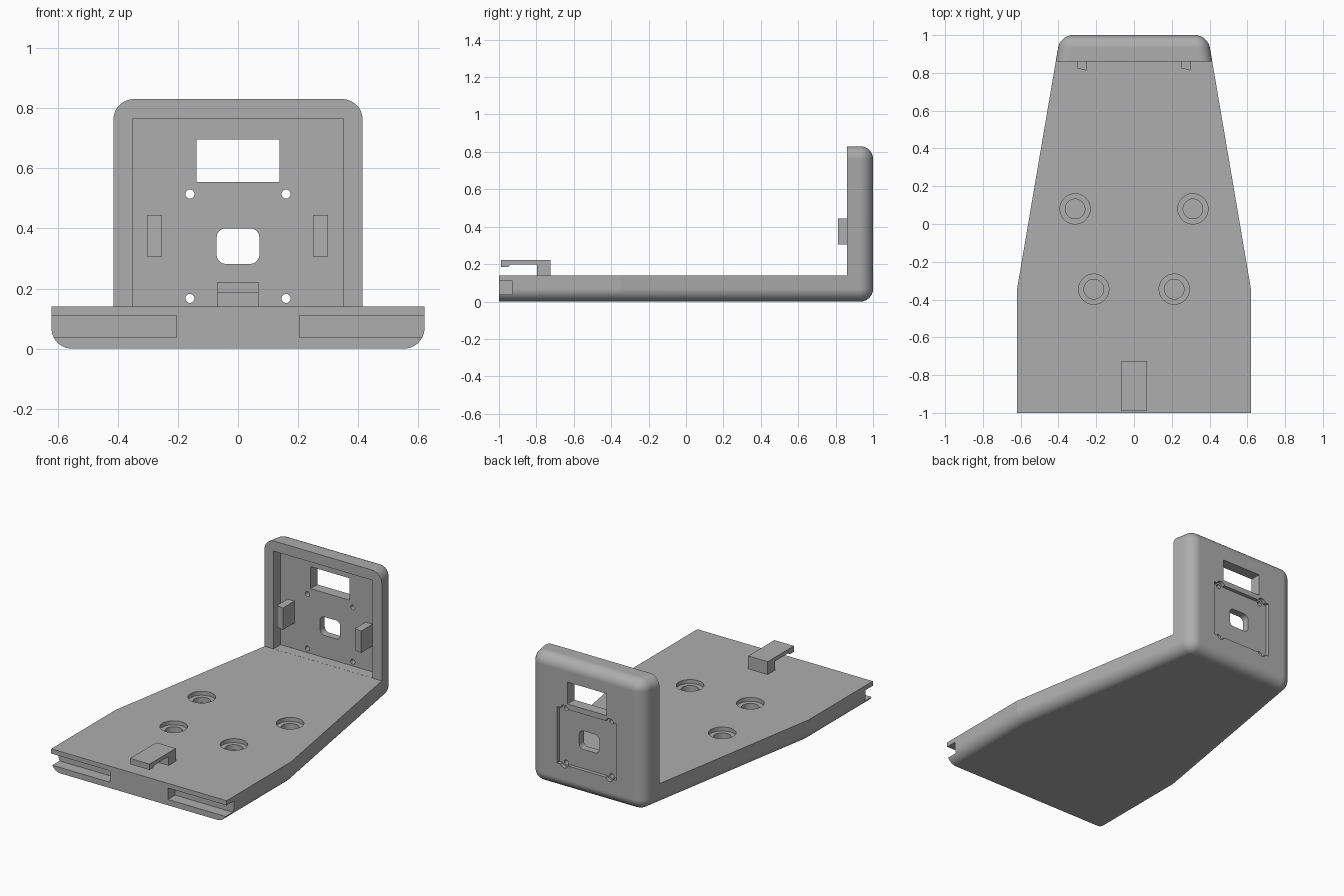
import bpy, bmesh, math
from mathutils import Matrix, Vector

default = bpy.data.objects.get("Cube")
if default:
    bpy.data.objects.remove(default, do_unlink=True)

grey = bpy.data.materials.new("plain grey")
grey.use_nodes = True
colour = (0.42, 0.42, 0.42, 1)
grey.diffuse_color = colour
grey.node_tree.nodes["Principled BSDF"].inputs["Base Color"].default_value = colour

FRONT, KINK, WALL, BACK = -1.0, -0.35, 0.86, 1.0
FLOOR, TOP = 0.14, 0.83


def finish(bm, name):
    bmesh.ops.recalc_face_normals(bm, faces=bm.faces)
    mesh = bpy.data.meshes.new(name)
    bm.to_mesh(mesh)
    bm.free()
    mesh.materials.append(grey)
    obj = bpy.data.objects.new(name, mesh)
    bpy.context.collection.objects.link(obj)
    return obj


def prism(name, points, start, end):
    """Extrude a closed list of 3D points from offset start to offset end."""
    bm = bmesh.new()
    a = [bm.verts.new(Vector(p) + Vector(start)) for p in points]
    b = [bm.verts.new(Vector(p) + Vector(end)) for p in points]
    bm.faces.new(a)
    bm.faces.new(b[::-1])
    for i in range(len(a)):
        j = (i + 1) % len(a)
        bm.faces.new((a[i], a[j], b[j], b[i]))
    return finish(bm, name)


def box(name, x, y, z):
    points = [(x[0], 0, z[0]), (x[1], 0, z[0]), (x[1], 0, z[1]), (x[0], 0, z[1])]
    return prism(name, points, (0, y[0], 0), (0, y[1], 0))


def cylinder(name, centre, radius, length, axis="Z"):
    bm = bmesh.new()
    turn = Matrix.Rotation(math.pi / 2, 4, "X") if axis == "Y" else Matrix()
    bmesh.ops.create_cone(bm, cap_ends=True, segments=48, radius1=radius, radius2=radius,
                          depth=length, matrix=Matrix.Translation(centre) @ turn)
    return finish(bm, name)


def cut(target, cutter):
    mod = target.modifiers.new("cut", "BOOLEAN")
    mod.operation = "DIFFERENCE"
    mod.solver = "EXACT"
    mod.object = cutter
    bpy.context.view_layer.objects.active = target
    bpy.ops.object.modifier_apply(modifier=mod.name)
    bpy.data.objects.remove(cutter, do_unlink=True)


# L-shaped body: tapered floor plate and upright back wall
def half_width(y):
    return 0.62 - max(0, y - KINK) * 0.17


side = [(FRONT, 0), (KINK, 0), (BACK, 0), (BACK, TOP), (WALL, TOP),
        (WALL, FLOOR), (KINK, FLOOR), (FRONT, FLOOR)]
bm = bmesh.new()
left = [bm.verts.new((half_width(y), y, z)) for y, z in side]
right = [bm.verts.new((-half_width(y), y, z)) for y, z in side]
for i in range(len(side)):
    j = (i + 1) % len(side)
    bm.faces.new((left[i], left[j], right[j], right[i]))
for row in (left, right):
    bm.faces.new((row[0], row[1], row[6], row[7]))
    bm.faces.new(row[1:7])
bmesh.ops.recalc_face_normals(bm, faces=bm.faces)


def is_rounded(edge):
    p, q = (v.co for v in edge.verts)
    lengthwise = p.x * q.x > 0
    on_back = min(p.y, q.y) > BACK - 0.01
    on_bottom = max(p.z, q.z) < 0.01
    on_top = min(p.z, q.z) > TOP - 0.01
    return on_back or (lengthwise and (on_bottom or on_top))


bmesh.ops.bevel(bm, geom=[e for e in bm.edges if is_rounded(e)], offset=0.068,
                offset_type="OFFSET", segments=12, profile=0.5, affect="EDGES")
body = finish(bm, "body")

# Front recess, window and shallow rear pocket in the wall
cut(body, box("wall_recess", (-0.35, 0.35), (0.7, 0.93), (FLOOR + 0.0005, 0.765)))
cut(body, box("window", (-0.138, 0.138), (0.8, 1.1), (0.555, 0.695)))
cut(body, box("rear_pocket", (-0.21, 0.21), (0.977, 1.1), (0.16, 0.52)))

# Rounded middle opening
r = 0.03
opening = []
for k in range(4):
    cx = 0.041 * (1 if k in (0, 3) else -1)
    cz = 0.341 + 0.029 * (1 if k < 2 else -1)
    for s in range(9):
        a = math.pi / 2 * (k + s / 8)
        opening.append((cx + r * math.cos(a), 0, cz + r * math.sin(a)))
cut(body, prism("opening", opening, (0, 0.8, 0), (0, 1.1, 0)))

# Screw holes with shallow rear counterbores
for x in (-0.16, 0.16):
    for z in (0.167, 0.514):
        cut(body, cylinder("screw_hole", (x, 0.95, z), 0.015, 0.3, "Y"))
        cut(body, cylinder("screw_bore", (x, 1.027, z), 0.027, 0.1, "Y"))

# Stepped round seats in the floor and slots in the front corners
for s in (-1, 1):
    for x, y in ((0.312, 0.08), (0.213, -0.345)):
        cut(body, cylinder("seat_bore", (s * x, y, FLOOR + 0.025), 0.08, 0.1))
        cut(body, cylinder("seat_core", (s * x, y, FLOOR), 0.052, 0.12))
    cut(body, box("slot", sorted((s * 0.205, s * 0.8)), (-1.1, -0.927), (0.037, 0.11)))

# Smooth rounding, crisp flats
bpy.ops.object.select_all(action="DESELECT")
body.select_set(True)
bpy.context.view_layer.objects.active = body
bpy.ops.object.shade_smooth_by_angle(angle=math.radians(9))
weighted = body.modifiers.new("flat_normals", "WEIGHTED_NORMAL")
weighted.keep_sharp = True

# Overhanging clip at the front edge
hook = [(0, -0.725, FLOOR - 0.01), (0, -0.725, 0.222), (0, -0.99, 0.222), (0, -0.99, 0.185),
        (0, -0.95, 0.185), (0, -0.94, 0.197), (0, -0.797, 0.197), (0, -0.797, FLOOR - 0.01)]
prism("front_clip", hook, (-0.07, 0, 0), (0.068, 0, 0))

# Slanted-tip retaining tabs on the wall
for name, x in (("right_tab", -0.302), ("left_tab", 0.25)):
    tab = [(x, 0.935, 0), (x, 0.825, 0), (x + 0.05, 0.812, 0), (x + 0.05, 0.935, 0)]
    prism(name, tab, (0, 0, 0.306), (0, 0, 0.445))
